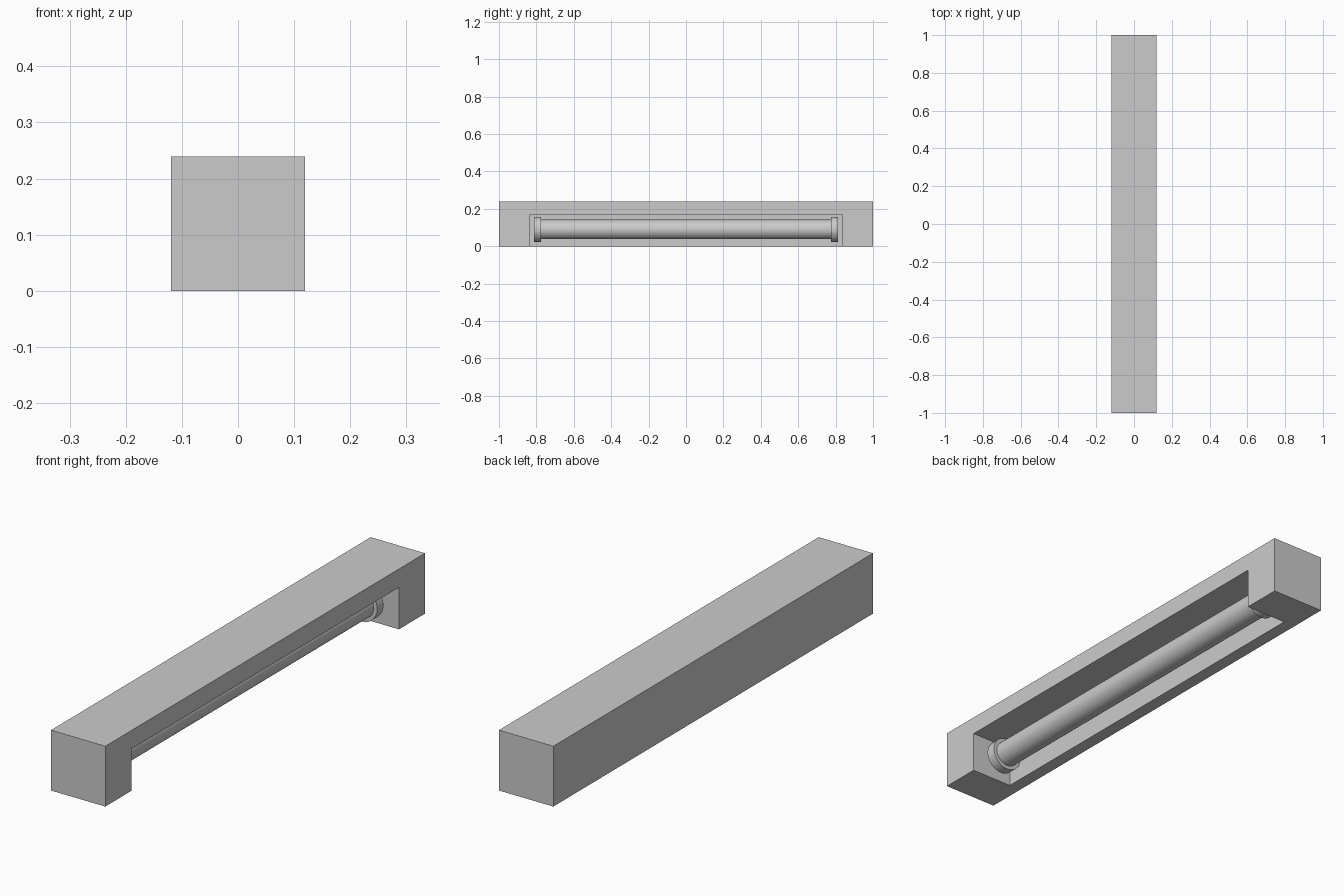
import bpy, math

if "Cube" in bpy.data.objects:
    bpy.data.objects.remove(bpy.data.objects["Cube"])

HALF_W, HEIGHT = 0.119, 0.239      # housing cross-section
CAVITY_Y, CAVITY_Z = 0.837, 0.166  # recess half length and height
WALL_X = -0.066                    # inner face of the rear wall
TUBE_Z = 0.09


def box(name, lo, hi):
    bpy.ops.mesh.primitive_cube_add(size=1, location=[(a + b) / 2 for a, b in zip(lo, hi)])
    ob = bpy.context.object
    ob.name = name
    ob.scale = [b - a for a, b in zip(lo, hi)]
    bpy.ops.object.transform_apply(location=False, rotation=False, scale=True)
    return ob


def rod(name, radius, y0, y1):
    bpy.ops.mesh.primitive_cylinder_add(
        vertices=32, radius=radius, depth=y1 - y0,
        location=(0, (y0 + y1) / 2, TUBE_Z), rotation=(math.pi / 2, 0, 0))
    ob = bpy.context.object
    ob.name = name
    return ob


# Housing with a recess open to the right and underneath
housing = box("housing", (-HALF_W, -1, 0), (HALF_W, 1, HEIGHT))
cutter = box("recess_cutter", (WALL_X, -CAVITY_Y, -0.1), (0.3, CAVITY_Y, CAVITY_Z))
cutter.hide_render = True
cut = housing.modifiers.new("recess", 'BOOLEAN')
cut.operation = 'DIFFERENCE'
cut.solver = 'EXACT'
cut.object = cutter
bpy.context.view_layer.objects.active = housing
bpy.ops.object.modifier_apply(modifier=cut.name)
bpy.data.objects.remove(cutter)

# Lamp tube with a wider cap at each end
rod("tube", 0.052, -0.78, 0.78)
rod("front_cap", 0.067, -0.814, -0.775)
rod("back_cap", 0.067, 0.775, 0.814)
